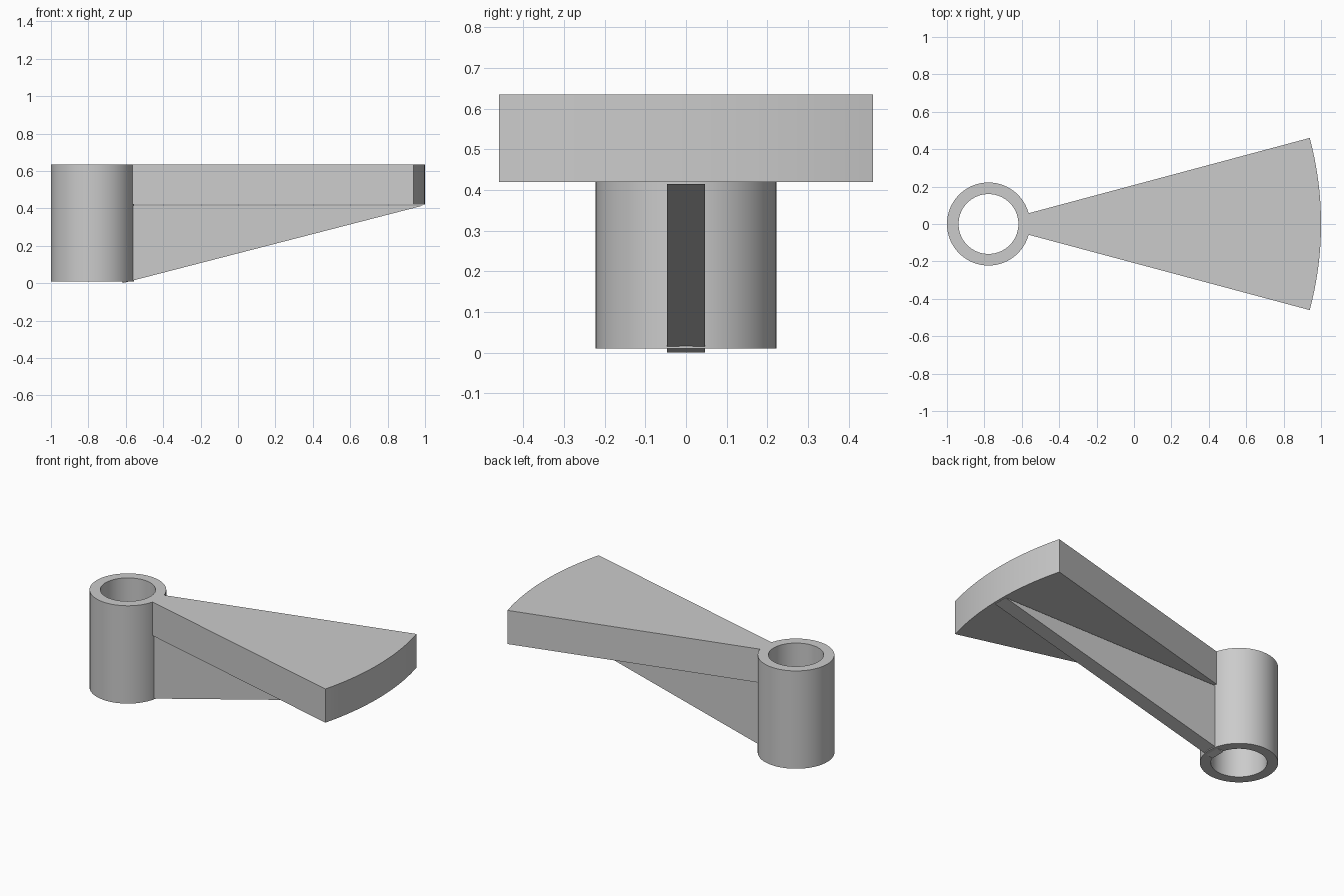
import bpy
import bmesh
from math import cos, sin, radians, tau

cube = bpy.data.objects.get("Cube")
if cube:
    bpy.data.objects.remove(cube)

AXIS_X = -0.778
TOP = 0.635
SIDES = 96

grey = bpy.data.materials.new("plain grey")
grey.use_nodes = True
colour = (0.6, 0.6, 0.6, 1)
grey.diffuse_color = colour
grey.node_tree.nodes["Principled BSDF"].inputs["Base Color"].default_value = colour


def arc(radius, start, end, steps, z):
    """Points on an arc around the hub axis."""
    angles = [start + (end - start) * i / steps for i in range(steps + 1)]
    return [(AXIS_X + radius * cos(a), radius * sin(a), z) for a in angles]


def finish(name, bm):
    bmesh.ops.recalc_face_normals(bm, faces=bm.faces)
    mesh = bpy.data.meshes.new(name)
    bm.to_mesh(mesh)
    bm.free()
    mesh.materials.append(grey)
    obj = bpy.data.objects.new(name, mesh)
    bpy.context.collection.objects.link(obj)
    bpy.ops.object.select_all(action="DESELECT")
    obj.select_set(True)
    bpy.context.view_layer.objects.active = obj
    bpy.ops.object.shade_smooth_by_angle(angle=radians(30))
    return obj


def prism(name, outline, offset):
    """Extrude a closed outline along an offset."""
    bm = bmesh.new()
    face = bm.faces.new([bm.verts.new(p) for p in outline])
    extruded = bmesh.ops.extrude_face_region(bm, geom=[face], use_keep_orig=True)
    moved = [v for v in extruded["geom"] if isinstance(v, bmesh.types.BMVert)]
    bmesh.ops.translate(bm, verts=moved, vec=offset)
    return finish(name, bm)


# Hub tube: rectangular wall section swept around the vertical axis
bm = bmesh.new()
section = [(0.16, 0.01), (0.222, 0.01), (0.222, TOP), (0.16, TOP)]
rings = [[bm.verts.new(p) for p in arc(r, 0, tau, SIDES, z)[:-1]] for r, z in section]
for k, ring in enumerate(rings):
    after = rings[(k + 1) % len(rings)]
    for i in range(SIDES):
        j = (i + 1) % SIDES
        bm.faces.new((ring[i], ring[j], after[j], after[i]))
finish("hub_tube", bm)

# Fan-shaped arm: sector concentric with the hub
half = radians(15)
FAN_BASE = 0.42
fan = arc(1.778, -half, half, 32, FAN_BASE) + arc(0.218, half, -half, 8, FAN_BASE)
prism("fan_arm", fan, (0, 0, TOP - FAN_BASE))

# Triangular rib under the arm, rooted in the hub wall
rib = [(-0.618, -0.047, 0.0), (0.99, -0.047, 0.415), (-0.618, -0.047, 0.415)]
prism("support_rib", rib, (0, 0.094, 0))
